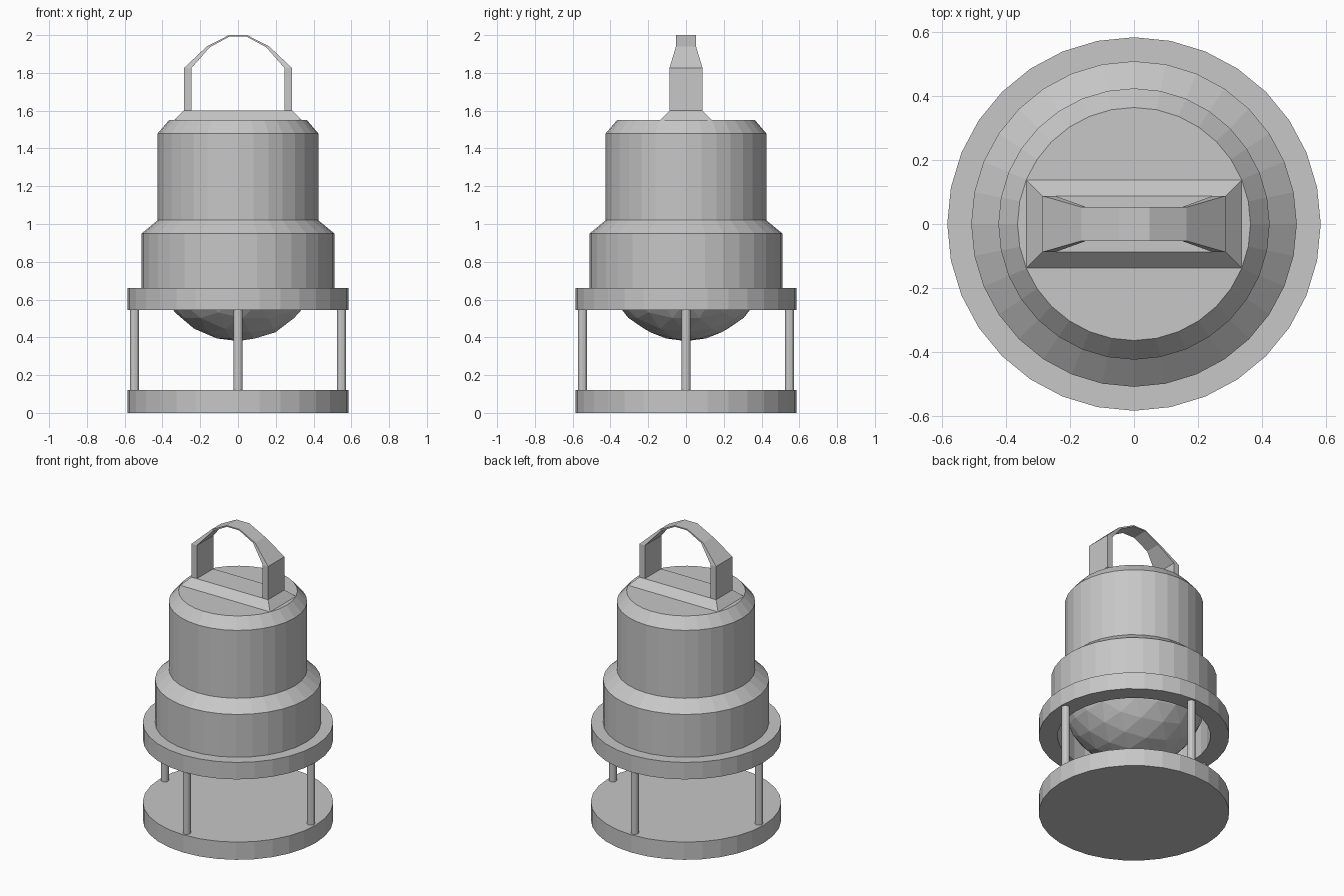
import bpy, bmesh, math

if "Cube" in bpy.data.objects:
    bpy.data.objects.remove(bpy.data.objects["Cube"])

grey = bpy.data.materials.new("plain_grey")
grey.diffuse_color = (0.57, 0.57, 0.57, 1)
grey.use_nodes = True
grey.node_tree.nodes["Principled BSDF"].inputs["Base Color"].default_value = grey.diffuse_color


def finish(name, bm):
    bmesh.ops.remove_doubles(bm, verts=bm.verts, dist=1e-5)
    bmesh.ops.recalc_face_normals(bm, faces=bm.faces)
    mesh = bpy.data.meshes.new(name)
    bm.to_mesh(mesh)
    bm.free()
    mesh.materials.append(grey)
    ob = bpy.data.objects.new(name, mesh)
    bpy.context.collection.objects.link(ob)
    return ob


def lathe(name, profile, sides=32, centre=(0, 0), closed=False):
    """Revolve (radius, z) points round a vertical axis."""
    bm = bmesh.new()
    rings = []
    for r, z in profile:
        if r == 0:
            rings.append([bm.verts.new((centre[0], centre[1], z))] * sides)
        else:
            rings.append([bm.verts.new((centre[0] + r * math.cos(2 * math.pi * i / sides),
                                        centre[1] + r * math.sin(2 * math.pi * i / sides), z))
                          for i in range(sides)])
    if closed:
        rings.append(rings[0])
    for a, b in zip(rings, rings[1:]):
        for i in range(sides):
            j = (i + 1) % sides
            bm.faces.new(list(dict.fromkeys((a[i], a[j], b[j], b[i]))))
    return finish(name, bm)


# Base disc and the ring above it
lathe("base_disc", [(0, 0), (0.585, 0), (0.585, 0.12), (0, 0.12)])
lathe("support_ring", [(0.47, 0.545), (0.585, 0.545), (0.585, 0.66), (0.47, 0.66)], closed=True)

# Four posts
for k in range(4):
    a = k * math.pi / 2
    lathe("post_%d" % (k + 1), [(0.025, 0.12), (0.025, 0.545)], 12,
          (0.548 * math.cos(a), 0.548 * math.sin(a)))

# Stepped housing, hollow underneath
lathe("housing", [(0, 0.84), (0.47, 0.84), (0.47, 0.66), (0.51, 0.66), (0.51, 0.95),
                  (0.425, 1.02), (0.425, 1.48), (0.365, 1.55), (0, 1.55)])

# Faceted dome hanging in the opening
bm = bmesh.new()
bmesh.ops.create_icosphere(bm, subdivisions=3, radius=0.443)
for v in bm.verts:
    v.co.z += 0.823
bmesh.ops.bisect_plane(bm, geom=bm.verts[:] + bm.edges[:] + bm.faces[:],
                       plane_co=(0, 0, 0.84), plane_no=(0, 0, 1), clear_outer=True)
finish("dome", bm)

# Bevelled plate under the handle
bm = bmesh.new()
bmesh.ops.create_cube(bm, size=2)
for v in bm.verts:
    top = v.co.z > 0
    v.co.x *= 0.287 if top else 0.337
    v.co.y *= 0.088 if top else 0.138
    v.co.z = 1.6 if top else 1.55
finish("handle_plate", bm)

# Arched handle: (outer x, outer z, inner x, inner z, half width), mirrored
half = [(0.287, 1.6, 0.247, 1.6, 0.088), (0.287, 1.825, 0.247, 1.825, 0.088),
        (0.165, 1.94, 0.15, 1.935, 0.053), (0.048, 2.0, 0.046, 1.992, 0.053)]
path = half + [(-a, b, -c, d, w) for a, b, c, d, w in reversed(half)]
bm = bmesh.new()
loops = [[bm.verts.new(p) for p in ((ox, -w, oz), (ox, w, oz), (ix, w, iz), (ix, -w, iz))]
         for ox, oz, ix, iz, w in path]
for a, b in zip(loops, loops[1:]):
    for i in range(4):
        j = (i + 1) % 4
        bm.faces.new((a[i], a[j], b[j], b[i]))
bm.faces.new(loops[0])
bm.faces.new(loops[-1])
finish("handle", bm)
